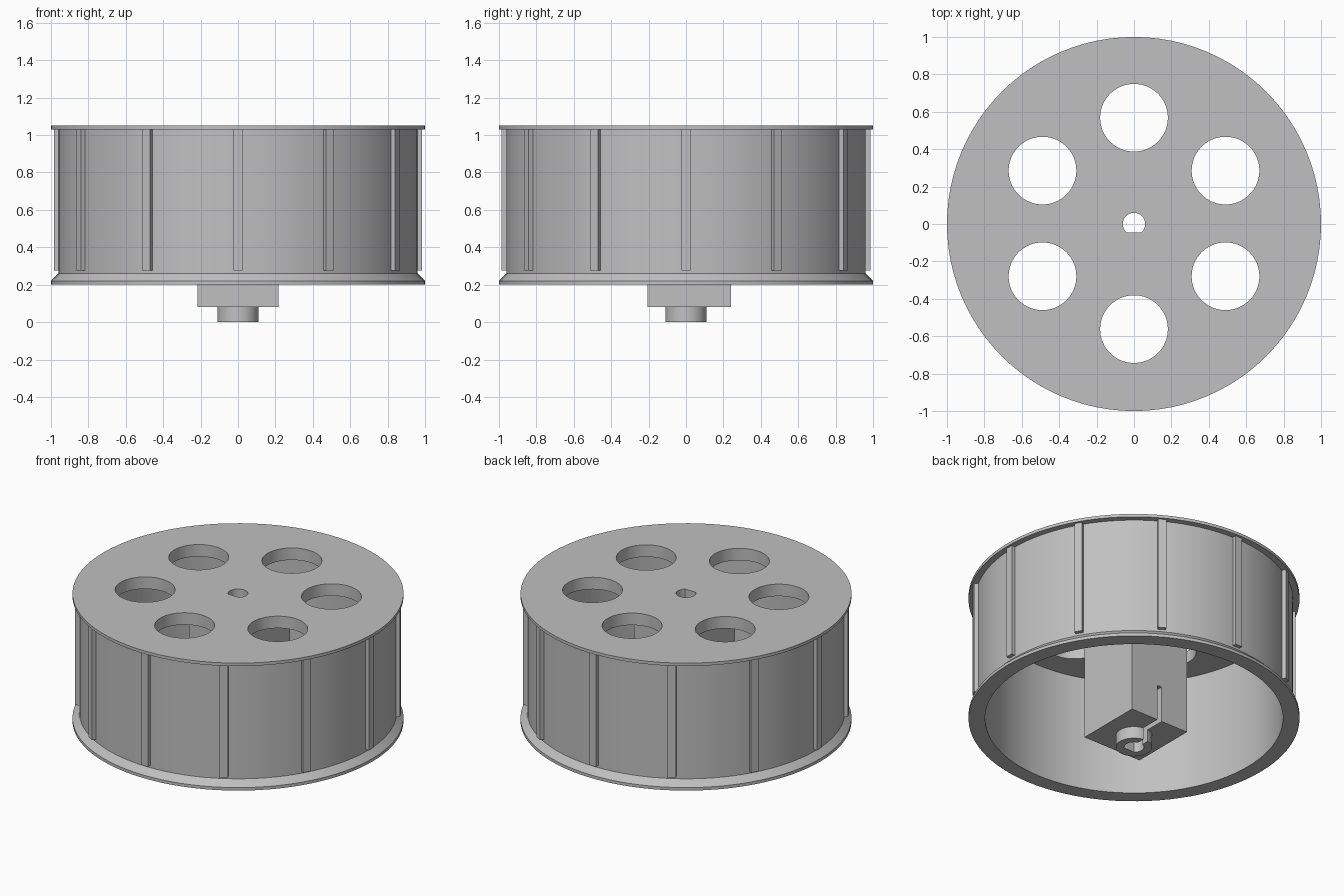
import bpy, bmesh, math
from mathutils import Matrix, Vector

cube = bpy.data.objects.get("Cube")
if cube:
    bpy.data.objects.remove(cube, do_unlink=True)

GREY = (0.53, 0.53, 0.53, 1)
mat = bpy.data.materials.new("plain grey plastic")
mat.use_nodes = True
mat.diffuse_color = GREY
mat.node_tree.nodes["Principled BSDF"].inputs["Base Color"].default_value = GREY


def finish(name, bm):
    bmesh.ops.recalc_face_normals(bm, faces=bm.faces)
    mesh = bpy.data.meshes.new(name)
    bm.to_mesh(mesh)
    bm.free()
    mesh.materials.append(mat)
    obj = bpy.data.objects.new(name, mesh)
    bpy.context.collection.objects.link(obj)
    return obj


def box(name, lo, hi, angle=0):
    """Box between two corners, turned about the wheel axis."""
    lo, hi = Vector(lo), Vector(hi)
    bm = bmesh.new()
    bmesh.ops.create_cube(bm, size=1)
    m = (Matrix.Rotation(angle, 4, 'Z') @ Matrix.Translation((lo + hi) / 2)
         @ Matrix.Diagonal((*(hi - lo), 1)))
    bm.transform(m)
    return finish(name, bm)


def cylinder(name, radius, start, end, segments=48, flat=None):
    """Cylinder between two points; flat limits its -y side to a D shape."""
    start, end = Vector(start), Vector(end)
    axis = end - start
    bm = bmesh.new()
    bmesh.ops.create_cone(bm, cap_ends=True, segments=segments, radius1=radius,
                          radius2=radius, depth=axis.length)
    bm.transform(Matrix.Translation((start + end) / 2)
                 @ axis.to_track_quat('Z', 'Y').to_matrix().to_4x4())
    if flat is not None:
        cut = bmesh.ops.bisect_plane(bm, geom=bm.verts[:] + bm.edges[:] + bm.faces[:],
                                     plane_co=(0, flat, 0), plane_no=(0, -1, 0),
                                     clear_outer=True)
        edges = [e for e in cut["geom_cut"] if isinstance(e, bmesh.types.BMEdge)]
        bmesh.ops.holes_fill(bm, edges=edges)
    return finish(name, bm)


def lathe(name, profile, segments=96):
    bm = bmesh.new()
    verts = [bm.verts.new((r, 0, z)) for r, z in profile]
    edges = [bm.edges.new(pair) for pair in zip(verts, verts[1:])]
    bmesh.ops.spin(bm, geom=verts + edges, cent=(0, 0, 0), axis=(0, 0, 1),
                   angle=math.tau, steps=segments)
    bmesh.ops.remove_doubles(bm, verts=bm.verts, dist=1e-4)
    return finish(name, bm)


def carve(obj, cutters):
    """Subtract each cutter and bake the result."""
    for cutter in cutters:
        mod = obj.modifiers.new("cut", 'BOOLEAN')
        mod.operation, mod.solver, mod.object = 'DIFFERENCE', 'EXACT', cutter
    deps = bpy.context.evaluated_depsgraph_get()
    baked = bpy.data.meshes.new_from_object(obj.evaluated_get(deps))
    obj.modifiers.clear()
    obj.data = baked


def smooth(obj):
    bpy.ops.object.select_all(action='DESELECT')
    obj.select_set(True)
    bpy.context.view_layer.objects.active = obj
    bpy.ops.object.shade_smooth_by_angle(angle=math.radians(30))


PLATE_BOTTOM, TOP = 0.97, 1.05

# Open drum: top plate, flanges and wall in one turned profile
drum = lathe("drum", [(0, TOP), (1, TOP), (1, 1.03), (0.96, 1.03), (0.96, 0.26),
                      (1, 0.22), (1, 0.2), (0.9, 0.2), (0.9, PLATE_BOTTOM),
                      (0, PLATE_BOTTOM)])

# Clamping hub and its round boss
hub = box("hub_block", (-0.217, -0.207, 0.08), (0.217, 0.24, PLATE_BOTTOM))
boss = cylinder("hub_boss", 0.11, (0, 0, 0), (0, 0, 0.08))

# Cutters: D-shaped bore, lightening holes, clamp slot and stepped screw hole
bore = cylinder("bore_cutter", 0.06, (0, 0, -0.1), (0, 0, 1.2), flat=-0.045)
holes = []
for i in range(6):
    a = math.radians(90 + 60 * i)
    x, y = 0.565 * math.cos(a), 0.565 * math.sin(a) + 0.003
    holes.append(cylinder("hole_cutter", 0.181, (x, y, 0.9), (x, y, 1.1), 64))
slot = box("slot_cutter", (-0.017, 0, -0.1), (0.017, 0.4, 0.32))
screw = cylinder("screw_cutter", 0.039, (-0.4, 0.138, 0.145), (0.4, 0.138, 0.145), 32)
clearance = cylinder("clearance_cutter", 0.05, (0, 0.138, 0.145), (0.4, 0.138, 0.145), 32)

carve(drum, holes + [bore])
carve(hub, [bore, slot, screw, clearance])
carve(boss, [bore, slot])
for cutter in holes + [bore, slot, screw, clearance]:
    bpy.data.objects.remove(cutter, do_unlink=True)
for part in (drum, hub, boss):
    smooth(part)

# Twelve grip ribs around the wall
for i in range(12):
    box(f"rib_{i + 1}", (0.945, -0.025, 0.275), (0.985, 0.025, 1.03), math.tau * i / 12)
